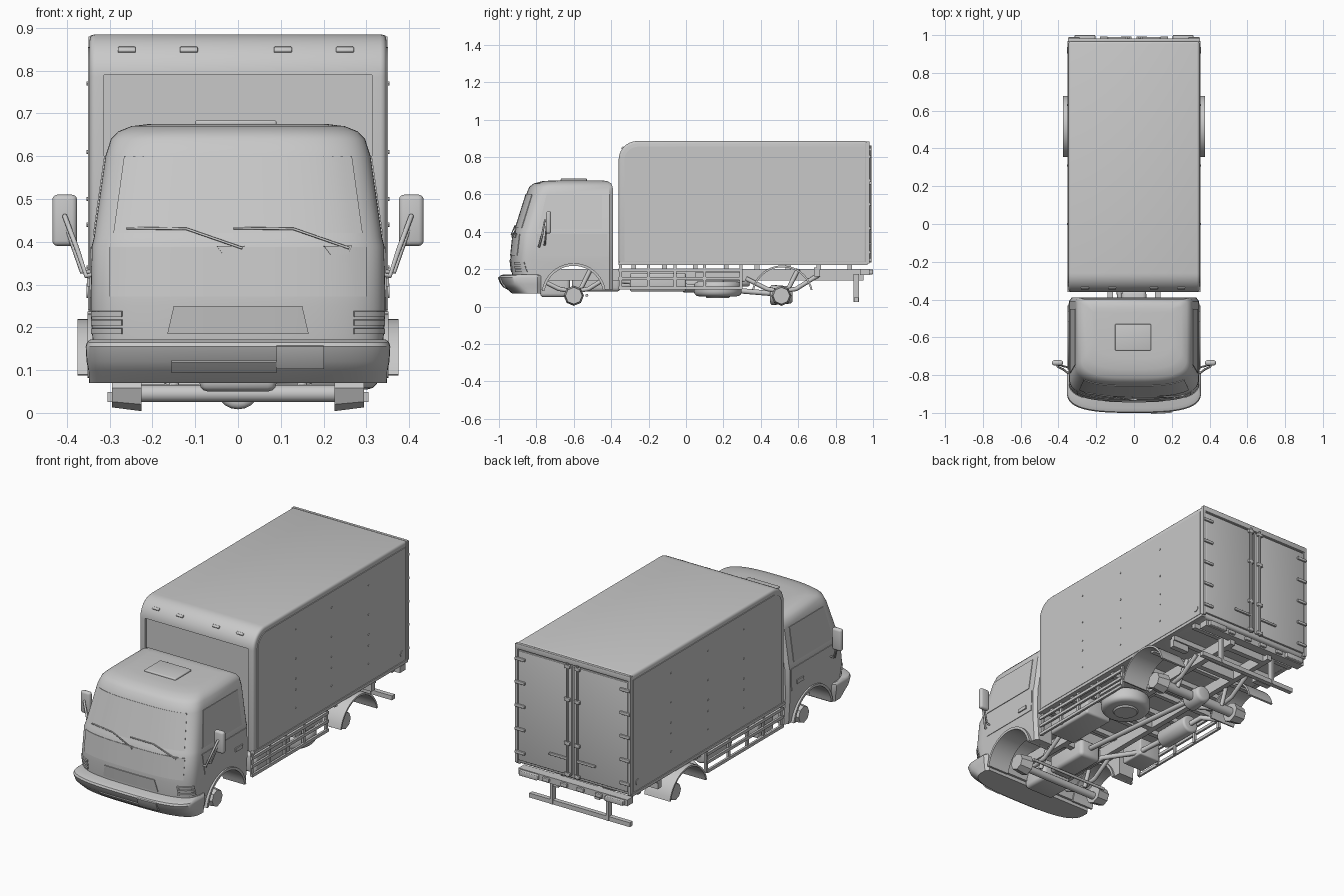
import bpy, bmesh, math
from mathutils import Vector, Matrix

cube = bpy.data.objects.get("Cube")
if cube:
    bpy.data.objects.remove(cube)

grey = bpy.data.materials.new("plain grey")
grey.diffuse_color = (0.58, 0.58, 0.58, 1)
grey.use_nodes = True
grey.node_tree.nodes["Principled BSDF"].inputs["Base Color"].default_value = (0.58, 0.58, 0.58, 1)
parts, cutters = [], []


# ---- helpers ----
def finish(name, bm, bevel=0, thick=0):
    bmesh.ops.recalc_face_normals(bm, faces=bm.faces)
    me = bpy.data.meshes.new(name)
    bm.to_mesh(me)
    bm.free()
    me.materials.append(grey)
    ob = bpy.data.objects.new(name, me)
    bpy.context.scene.collection.objects.link(ob)
    if thick:
        m = ob.modifiers.new("Thickness", 'SOLIDIFY')
        m.thickness, m.offset = thick, 0
    if bevel:
        m = ob.modifiers.new("Bevel", 'BEVEL')
        m.width, m.segments, m.limit_method = bevel, 3, 'ANGLE'
    parts.append(ob)
    return ob


def box(name, c, s, bevel=0, rot=None):
    bm = bmesh.new()
    bmesh.ops.create_cube(bm, size=1)
    mat = Matrix.Translation(c) @ (rot or Matrix()) @ Matrix.Diagonal((*s, 1))
    bmesh.ops.transform(bm, matrix=mat, verts=bm.verts)
    return finish(name, bm, bevel)


def cyl(name, a, b, r, n=24, r2=None, bevel=0):
    a, b = Vector(a), Vector(b)
    bm = bmesh.new()
    bmesh.ops.create_cone(bm, cap_ends=True, segments=n, radius1=r, radius2=r2 or r, depth=(b - a).length)
    mat = Matrix.Translation((a + b) / 2) @ (b - a).to_track_quat('Z', 'Y').to_matrix().to_4x4()
    bmesh.ops.transform(bm, matrix=mat, verts=bm.verts)
    return finish(name, bm, bevel)


def loft(name, rings, bevel=0):
    bm = bmesh.new()
    rows = [[bm.verts.new(p) for p in ring] for ring in rings]
    for lo, hi in zip(rows, rows[1:]):
        for i in range(len(lo)):
            j = (i + 1) % len(lo)
            bm.faces.new((lo[i], lo[j], hi[j], hi[i]))
    bm.faces.new(rows[0])
    bm.faces.new(rows[-1])
    return finish(name, bm, bevel)


def prism(name, yz, x0, x1, bevel=0):
    return loft(name, [[(x, y, z) for y, z in yz] for x in (x0, x1)], bevel)


def patch(name, quad, surface, n=10, thick=0.008):
    """Thin plate on a curved surface, spanned between four (u, v) corners."""
    a, b, c, d = [Vector(q) for q in quad]
    bm = bmesh.new()
    rows = []
    for t in (0, 0.5, 1):
        lo, hi = a.lerp(d, t), b.lerp(c, t)
        rows.append([bm.verts.new(surface(*lo.lerp(hi, i / n))) for i in range(n + 1)])
    for r, s in zip(rows, rows[1:]):
        for i in range(n):
            bm.faces.new((r[i], r[i + 1], s[i + 1], s[i]))
    return finish(name, bm, thick=thick)


def tube(name, pts, r):
    cu = bpy.data.curves.new(name, 'CURVE')
    cu.dimensions, cu.bevel_depth, cu.bevel_resolution, cu.use_fill_caps = '3D', r, 2, True
    sp = cu.splines.new('POLY')
    sp.points.add(len(pts) - 1)
    for p, q in zip(sp.points, pts):
        p.co = (*q, 1)
    cu.materials.append(grey)
    ob = bpy.data.objects.new(name, cu)
    bpy.context.scene.collection.objects.link(ob)


def arch(name, cy, cz, r0, r1, x0, x1, a0, a1, n=20):
    angles = [math.radians(a0 + (a1 - a0) * i / n) for i in range(n + 1)]
    edge = [(cy + r1 * math.cos(a), cz + r1 * math.sin(a)) for a in angles]
    edge += [(cy + r0 * math.cos(a), cz + r0 * math.sin(a)) for a in reversed(angles)]
    return prism(name, edge, x0, x1)


def cut(ob, cutter):
    parts.remove(cutter)
    cutter.hide_render = True
    cutters.append(cutter)
    m = ob.modifiers.new("Cut", 'BOOLEAN')
    m.operation, m.solver, m.object = 'DIFFERENCE', 'EXACT', cutter


# ---- cab: stacked rounded outlines (height, half width, front y, back y) ----
CAB = [(.09, .335, -.92, -.39), (.25, .345, -.94, -.39), (.39, .342, -.925, -.39), (.41, .337, -.915, -.39),
       (.60, .31, -.855, -.39), (.64, .297, -.838, -.392), (.658, .28, -.815, -.40), (.67, .25, -.77, -.42),
       (.675, .21, -.71, -.45)]
BUMPER = [(.07, .348, -.93, -.775), (.10, .350, -.965, -.775), (.12, .354, -.985, -.775),
          (.155, .356, -1.0, -.775), (.165, .353, -.995, -.775), (.172, .345, -.975, -.78)]


def at(levels, z, i):
    for lo, hi in zip(levels, levels[1:]):
        if z <= hi[0]:
            return lo[i] + (hi[i] - lo[i]) * (z - lo[0]) / (hi[0] - lo[0])
    return levels[-1][i]


def front(levels):
    def surface(x, z):
        k = min(1, abs(x) / at(levels, z, 1)) ** 3
        return (x, at(levels, z, 2) + .12 * (1 - (1 - k) ** (1 / 3)), z)
    return surface


def outline(levels):
    rings = []
    for z, w, yf, yb in levels:
        ring = []
        for i in range(33):
            s = math.sin(math.pi * (i / 32 - .5))
            ring.append(front(levels)(math.copysign(w * abs(s) ** (2 / 3), s), z))
        ring += [(w, yb - .02, z), (w - .015, yb, z), (.015 - w, yb, z), (-w, yb - .02, z)]
        rings.append(ring)
    return rings


cab = loft("cab", outline(CAB))
cut(cab, cyl("wheel_well_cutter", (-.5, -.6, .06), (.5, -.6, .06), .165, 48))
cut(cab, box("chassis_tunnel_cutter", (0, -.45, .1), (.46, .34, .2)))
loft("front_bumper", outline(BUMPER))
nose, bumper_face = front(CAB), front(BUMPER)
patch("windscreen", [(-.29, .42), (.29, .42), (.265, .60), (-.265, .60)], nose, 24, .006)
patch("front_panel", [(-.30, .272), (.30, .272), (.30, .388), (-.30, .388)], nose, 24, .006)
patch("grille", [(-.165, .185), (.165, .185), (.15, .25), (-.15, .25)], nose, 12)
patch("bumper_intake", [(-.155, .097), (.09, .097), (.09, .122), (-.155, .122)], bumper_face, 10, .009)
patch("number_plate", [(.09, .107), (.20, .107), (.20, .158), (.09, .158)], bumper_face, 6, .016)
box("roof_hatch", (-.005, -.6, .677), (.19, .14, .014), .005)
for x in (-.02, .23):
    patch("wiper_base", [(x - .015, .37), (x + .025, .37), (x + .035, .39), (x - .03, .39)], nose, 4, .012)
    path = [nose(x + .03, .385), nose(x - .10, .43), nose(x - .24, .432)]
    tube("wiper", [(px, py - .009, pz) for px, py, pz in path], .003)

for s, side in ((1, "left"), (-1, "right")):
    def flank(y, z):
        return (s * at(CAB, z, 1), y, z)
    patch(side + "_side_window", [(-.79, .415), (-.45, .415), (-.45, .60), (-.745, .60)], flank, 4, .006)
    patch(side + "_door_panel", [(-.78, .27), (-.42, .27), (-.42, .388), (-.80, .388)], flank, 4, .006)
    patch(side + "_door_handle", [(-.52, .295), (-.46, .295), (-.46, .315), (-.52, .315)], flank, 2, .018)
    for z in (.185, .205, .225):
        patch(side + "_headlight", [(s * .27, z), (s * .338, z), (s * .338, z + .013), (s * .27, z + .013)], nose, 8, .012)
    arch(side + "_front_arch_lip", -.6, .06, .158, .172, s * .22, s * .352, 10, 172)
    # mirrors on bent arms
    box(side + "_mirror", (s * .405, -.735, .45), (.058, .028, .12), .012)
    tube(side + "_mirror_arm", [(s * .33, -.79, .325), (s * .355, -.785, .32), (s * .375, -.77, .38),
                                (s * .405, -.755, .46), (s * .405, -.74, .46)], .006)
    tube(side + "_mirror_brace", [(s * .34, -.76, .33), (s * .366, -.755, .33), (s * .40, -.745, .43)], .005)


# ---- cargo body ----
def body_profile(y0, y1, z0, z1, r):
    arc = [math.radians(90 + 90 * i / 10) for i in range(11)]
    return [(y0, z0), (y1, z0), (y1, z1)] + [(y0 + r + r * math.cos(a), z1 - r + r * math.sin(a)) for a in arc]


body = prism("cargo_box", body_profile(-.36, .97, .222, .885, .1), -.347, .347, .014)
cut(body, box("front_recess_cutter", (0, -.36, .50), (.626, .03, .58)))
for s, side in ((1, "left"), (-1, "right")):
    prism(side + "_side_panel", body_profile(-.33, .955, .24, .855, .075), s * .344, s * .351)
    box(side + "_sill", (s * .34, .305, .229), (.024, 1.33, .016))
    for y in (0, .31, .63):
        for z in (.34, .44, .50, .61, .77):
            cyl(side + "_rivet", (s * .349, y, z), (s * .354, y, z), .005, 8)
    cyl(side + "_cap", (s * .349, .92, .285), (s * .354, .92, .285), .017, 16)
    # rear doors, hinges and lock rods
    box(side + "_rear_door", (s * .17, .973, .545), (.325, .014, .60), .003)
    for i in range(5):
        box(side + "_hinge", (s * .318, .982, .29 + i * .128), (.06, .014, .016), .003)
    cyl(side + "_lock_rod", (s * .03, .985, .235), (s * .03, .985, .86), .007, 10)
    for z in (.25, .42, .66, .84):
        box(side + "_rod_bracket", (s * .03, .983, z), (.035, .018, .018), .003)
    box(side + "_lock_handle", (s * .085, .985, .335), (.11, .012, .013), .003)
    box(side + "_rear_post", (s * .342, .972, .555), (.016, .018, .65))
for x in (-.26, -.115, .105, .25):
    box("marker_lamp", (x, -.336, .846), (.042, .018, .014), .003, Matrix.Rotation(math.radians(-40), 4, 'X'))
box("rear_header", (0, .974, .868), (.69, .016, .03), .003)

# ---- chassis ----
for i in range(8):
    box("floor_beam", (0, -.28 + i * .165, .209), (.66, .025, .028))
for y in (-.85, -.42, 0, .36, .66, .9):
    box("chassis_crossmember", (0, y, .165), (.25, .03, .05))
for s, side in ((1, "left"), (-1, "right")):
    box(side + "_chassis_rail", (s * .125, .05, .17), (.03, 1.8, .06))
    # side guards
    for z in (.195, .15, .10):
        box(side + "_guard_rail", (s * .335, -.03, z), (.012, .66, .016))
    for y in (-.35, -.2, -.06, .1, .295):
        box(side + "_guard_post", (s * .328, y, .16), (.012, .016, .13))
    # axle ends, leaf springs and rear mudguards
    for y, end in ((-.6, "front"), (.51, "rear")):
        cyl(f"{side}_{end}_hub", (s * .225, y, .058), (s * .295, y, .058), .054, 8, .045)
        tube(f"{side}_{end}_leaf_spring", [(s * .17, y - .19, .15), (s * .17, y - .08, .095), (s * .17, y, .08),
                                           (s * .17, y + .08, .095), (s * .17, y + .2, .17)], .012)
        tube(f"{side}_{end}_shock", [(s * .15, y + .02, .06), (s * .14, y + .09, .2)], .012)
    arch(side + "_rear_mudguard", .515, .055, .155, .165, s * .22, s * .375, 12, 168)
    box(side + "_mudguard_bracket", (s * .28, .70, .185), (.1, .03, .05))
    # rear underrun hangers and lamps
    box(side + "_underrun_hanger", (s * .17, .91, .10), (.016, .03, .15))
    box(side + "_tail_lamp", (s * .26, .985, .185), (.11, .03, .026), .004)
    for x in (.05, .16):
        box(side + "_rear_lamp", (s * x, .982, .185), (.04, .02, .02), .003)
box("rear_light_bar", (0, .955, .185), (.66, .05, .034))
box("underrun_bar", (0, .91, .037), (.61, .025, .024))

cyl("front_axle", (-.24, -.6, .045), (.24, -.6, .045), .02, 12)
tube("steering_rod", [(-.24, -.53, .06), (.24, -.53, .06)], .008)
cyl("rear_axle", (-.24, .51, .058), (.24, .51, .058), .026, 16)
cyl("differential", (0, .45, .062), (0, .57, .062), .055, 20, .045, .015)
cyl("drive_shaft", (0, -.38, .14), (0, .46, .07), .014, 12)
box("gearbox", (0, -.48, .13), (.13, .26, .1), .02)
box("engine_sump", (0, -.7, .11), (.18, .16, .12), .02)

# tank, spare wheel and exhaust
box("storage_tank", (.24, -.15, .13), (.16, .3, .10), .012)
box("battery_box", (-.25, -.24, .145), (.13, .14, .1), .008)
cyl("spare_tyre", (.20, .17, .055), (.20, .17, .135), .128, 36, bevel=.025)
cyl("spare_rim", (.20, .17, .047), (.20, .17, .06), .06, 24, .07)
box("spare_carrier", (.2, .17, .165), (.22, .24, .04))
cyl("muffler", (-.22, -.02, .125), (-.22, .2, .125), .05, 24, bevel=.012)
tube("exhaust_pipe", [(-.06, -.55, .1), (-.08, -.35, .11), (-.2, -.2, .12), (-.22, 0, .125),
                      (-.22, .28, .125), (-.3, .33, .12)], .014)

# ---- bake modifiers, drop helpers, smooth rounded surfaces ----
bpy.context.view_layer.update()
dg = bpy.context.evaluated_depsgraph_get()
baked = [bpy.data.meshes.new_from_object(ob.evaluated_get(dg)) for ob in parts]
for ob, me in zip(parts, baked):
    ob.modifiers.clear()
    ob.data = me
for c in cutters:
    bpy.data.objects.remove(c)
bpy.ops.object.select_all(action='DESELECT')
for ob in parts:
    ob.select_set(True)
bpy.context.view_layer.objects.active = parts[0]
bpy.ops.object.shade_smooth_by_angle(angle=math.radians(35))
